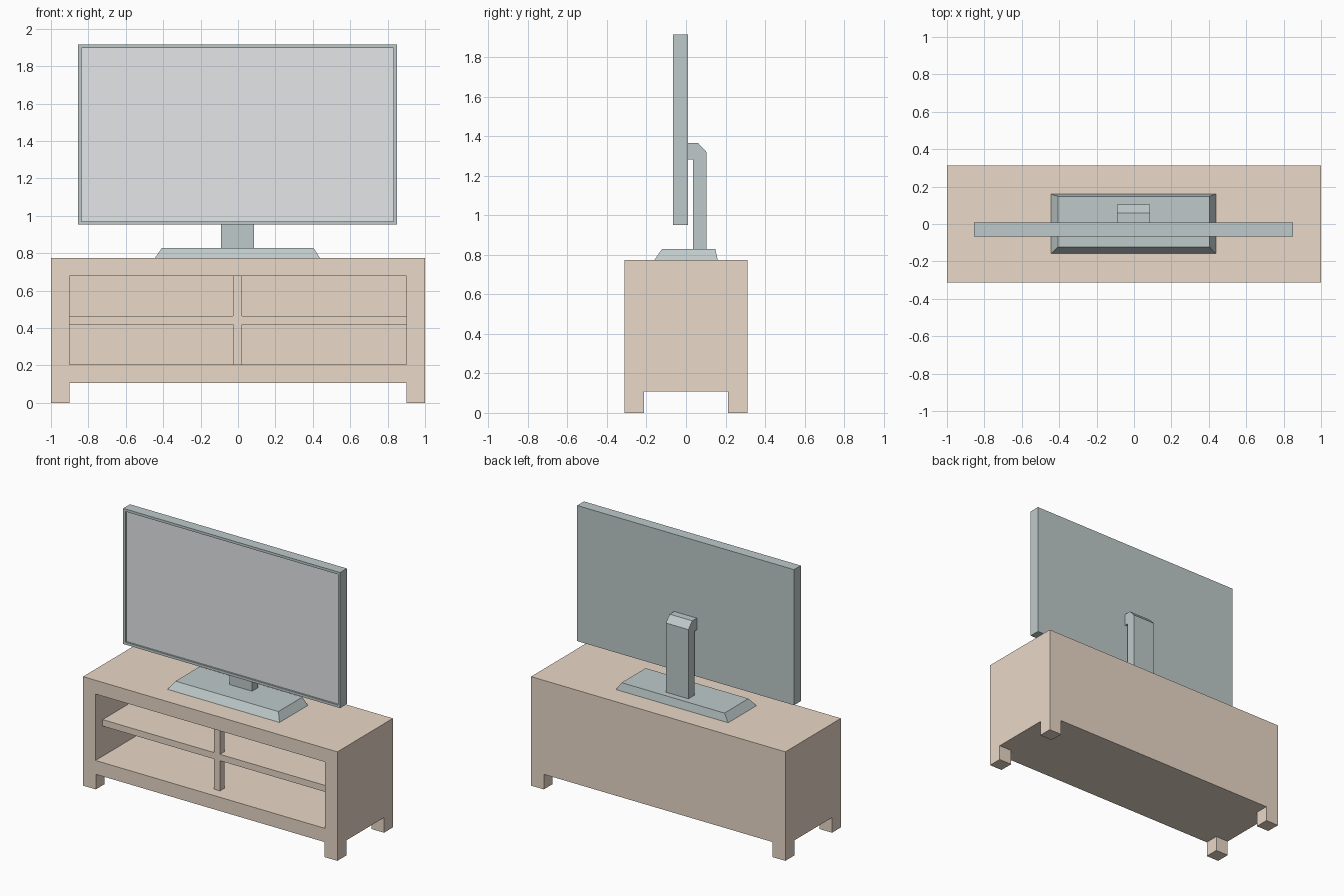
import bpy, bmesh

if "Cube" in bpy.data.objects:
    bpy.data.objects.remove(bpy.data.objects["Cube"])


def material(name, rgb):
    m = bpy.data.materials.new(name)
    m.diffuse_color = (*rgb, 1)
    m.use_nodes = True
    m.node_tree.nodes["Principled BSDF"].inputs["Base Color"].default_value = m.diffuse_color
    return m


WOOD = material("wood", (0.82, 0.69, 0.58))
CASING = material("casing", (0.52, 0.59, 0.59))
GLASS = material("glass", (0.77, 0.79, 0.80))


def finish(bm, name, mats):
    bmesh.ops.recalc_face_normals(bm, faces=bm.faces)
    mesh = bpy.data.meshes.new(name)
    bm.to_mesh(mesh)
    bm.free()
    for m in mats:
        mesh.materials.append(m)
    ob = bpy.data.objects.new(name, mesh)
    bpy.context.collection.objects.link(ob)
    return ob


def box_bm(x, y, z):
    bm = bmesh.new()
    bmesh.ops.create_cube(bm, size=1)
    for v in bm.verts:
        v.co = [r[0] if c < 0 else r[1] for c, r in zip(v.co, (x, y, z))]
    bm.normal_update()
    return bm


def box(name, x, y, z, mat):
    return finish(box_bm(x, y, z), name, [mat])


def recessed_box(name, x, y, z, border, depth, mats):
    """Box whose front face is inset by a border and pushed back."""
    bm = box_bm(x, y, z)
    front = next(f for f in bm.faces if f.normal.y < -0.9)
    bmesh.ops.inset_region(bm, faces=[front], thickness=border, use_even_offset=True)
    inner = bmesh.ops.extrude_discrete_faces(bm, faces=[front])["faces"][0]
    bmesh.ops.translate(bm, verts=inner.verts, vec=(0, depth, 0))
    inner.material_index = len(mats) - 1
    return finish(bm, name, mats)


# Cabinet with open front
recessed_box("cabinet_body", (-1, 1), (-0.312, 0.312), (0.107, 0.775),
             0.098, 0.522, [WOOD])

# Four feet, mirrored from one
feet = box("cabinet_feet", (0.9, 1), (0.212, 0.312), (0, 0.107), WOOD)
feet.modifiers.new("mirror", "MIRROR").use_axis = (True, True, False)

# Shelf and the short posts above and below it
box("shelf", (-0.902, 0.902), (-0.232, 0.21), (0.419, 0.465), WOOD)
for name, z in (("lower_post", (0.205, 0.419)), ("upper_post", (0.465, 0.677))):
    box(name, (-0.027, 0.021), (-0.232, -0.184), z, WOOD)

# Screen panel with thin bezel
recessed_box("television_panel", (-0.856, 0.85), (-0.067, 0.009), (0.952, 1.916),
             0.018, 0.012, [CASING, GLASS])

# Stand base, sloped on all sides
bm = box_bm((-0.444, 0.438), (-0.159, 0.16), (0.775, 0.829))
for v in bm.verts:
    if v.co.z > 0.8:
        v.co.x = -0.406 if v.co.x < 0 else 0.403
        v.co.y = -0.122 if v.co.y < 0 else 0.148
finish(bm, "stand_base", [CASING])

# Hooked neck, side profile extruded across x
profile = [(0.035, 0.829), (0.103, 0.829), (0.103, 1.321), (0.06, 1.367),
           (0.009, 1.367), (0.009, 1.283), (0.035, 1.283)]
bm = bmesh.new()
side = bm.faces.new([bm.verts.new((-0.091, y, z)) for y, z in profile])
new = bmesh.ops.extrude_face_region(bm, geom=[side], use_keep_orig=True)["geom"]
bmesh.ops.translate(bm, vec=(0.177, 0, 0),
                    verts=[g for g in new if isinstance(g, bmesh.types.BMVert)])
finish(bm, "stand_neck", [CASING])
